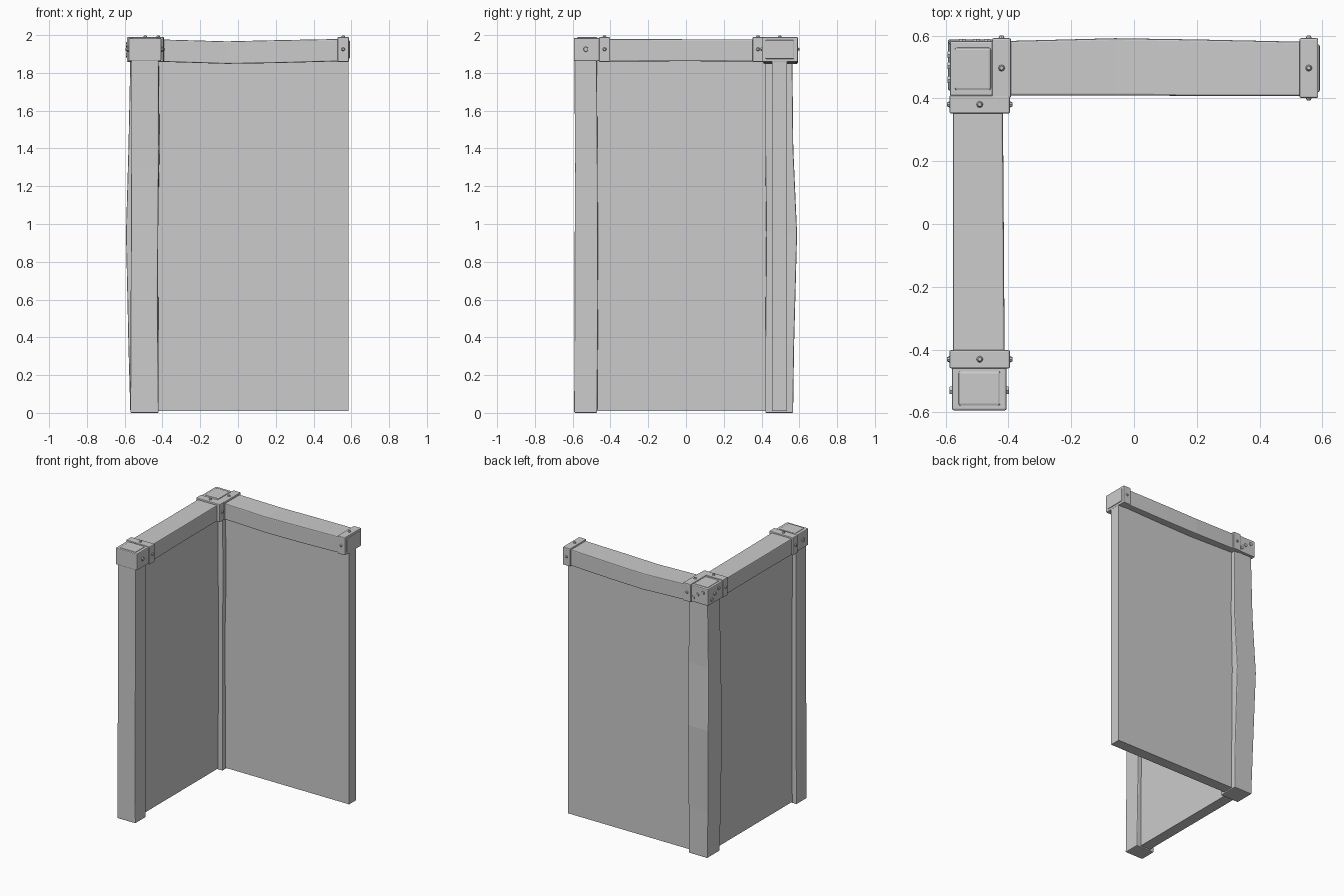
import bpy, bmesh
from mathutils import Vector

cube = bpy.data.objects.get("Cube")
if cube:
    bpy.data.objects.remove(cube, do_unlink=True)

grey = bpy.data.materials.new("plain grey")
grey.use_nodes = True
grey.diffuse_color = (0.6, 0.6, 0.6, 1)
grey.node_tree.nodes["Principled BSDF"].inputs["Base Color"].default_value = (0.6, 0.6, 0.6, 1)


def finish(name, bm, bevel=0, segments=2):
    bmesh.ops.recalc_face_normals(bm, faces=bm.faces[:])
    mesh = bpy.data.meshes.new(name)
    bm.to_mesh(mesh)
    bm.free()
    mesh.materials.append(grey)
    ob = bpy.data.objects.new(name, mesh)
    bpy.context.collection.objects.link(ob)
    if bevel:
        mod = ob.modifiers.new("edge", "BEVEL")
        mod.width, mod.segments, mod.limit_method = bevel, segments, "ANGLE"
    return ob


def box(name, x, y, z, bevel=0.0):
    """Box from (low, high) pairs."""
    bm = bmesh.new()
    bmesh.ops.create_cube(bm, size=1)
    for v in bm.verts:
        v.co = [p[0] if c < 0 else p[1] for c, p in zip(v.co, (x, y, z))]
    return finish(name, bm, bevel)


def timber(name, axis, stations):
    """Uneven beam: each station is (distance, low a, high a, low b, high b)."""
    bm = bmesh.new()
    others = [i for i in range(3) if i != axis]
    rings = []
    for t, a0, a1, b0, b1 in stations:
        ring = []
        for a, b in ((a0, b0), (a1, b0), (a1, b1), (a0, b1)):
            co = Vector()
            co[axis], co[others[0]], co[others[1]] = t, a, b
            ring.append(bm.verts.new(co))
        rings.append(ring)
    for r, s in zip(rings, rings[1:]):
        for i in range(4):
            j = (i + 1) % 4
            bm.faces.new((r[i], r[j], s[j], s[i]))
    bm.faces.new(rings[0])
    bm.faces.new(rings[-1])
    return finish(name, bm, 0.006)


def bolt(name, at, normal, radius=0.012, sides=8, dome=True):
    """Domed rivet or flat-headed bolt facing along normal."""
    bm = bmesh.new()
    bmesh.ops.create_cone(bm, cap_ends=True, segments=sides, radius1=radius,
                          radius2=radius * (0.5 if dome else 0.85), depth=0.012)
    ob = finish(name, bm)
    ob.location = at
    ob.rotation_euler = Vector(normal).to_track_quat("Z", "Y").to_euler()
    return ob


# Wall panels
box("back_panel", (-0.5, 0.585), (0.455, 0.535), (0.01, 1.88))
box("side_panel", (-0.535, -0.455), (-0.5, 0.5), (0.01, 1.88))

# Posts, the corner one bowed outwards
timber("corner_post", 2, [(0, -0.57, -0.42, 0.42, 0.567), (0.35, -0.58, -0.42, 0.42, 0.572),
                          (0.95, -0.593, -0.425, 0.425, 0.588), (1.4, -0.58, -0.415, 0.42, 0.568),
                          (1.88, -0.57, -0.42, 0.42, 0.563)])
timber("front_post", 2, [(0, -0.57, -0.42, -0.592, -0.47), (0.6, -0.568, -0.425, -0.59, -0.465),
                         (1.3, -0.565, -0.42, -0.588, -0.468), (1.88, -0.565, -0.42, -0.59, -0.472)])

# Top beams
timber("back_beam", 0, [(-0.45, 0.41, 0.582, 1.86, 1.978), (-0.06, 0.41, 0.592, 1.848, 1.967),
                        (0.2, 0.408, 0.588, 1.852, 1.973), (0.57, 0.408, 0.58, 1.862, 1.98)])
timber("side_beam", 1, [(-0.46, -0.577, -0.412, 1.86, 1.98), (0, -0.577, -0.415, 1.862, 1.978),
                        (0.4, -0.577, -0.418, 1.86, 1.978)])

# Metal caps with raised top plates
top = 1.985
box("corner_cap", (-0.587, -0.445), (0.408, 0.583), (1.862, top), 0.006)
box("corner_cap_plate", (-0.572, -0.455), (0.425, 0.563), (1.97, top + 0.005), 0.008)
box("front_cap", (-0.58, -0.406), (-0.594, -0.45), (1.862, top), 0.006)
box("front_cap_plate", (-0.56, -0.425), (-0.58, -0.468), (1.97, top + 0.005), 0.008)

# Collars around the beams
low, high = 1.858, 1.99
collars = {
    "corner_back_collar": ((-0.452, -0.392), (0.402, 0.592)),
    "end_collar": ((0.527, 0.587), (0.402, 0.592)),
    "corner_side_collar": ((-0.588, -0.395), (0.352, 0.41)),
    "front_collar": ((-0.588, -0.395), (-0.46, -0.402)),
}
for name, (x, y) in collars.items():
    box(name, x, y, (low, high), 0.005)
    cx, cy = sum(x) / 2, sum(y) / 2
    bolt(name + "_top_rivet", (cx, cy, high + 0.003), (0, 0, 1))
    # Rivets on both sides, across the beam
    across_y = "back" in name or "end" in name
    for k in (0, 1):
        sign = 2 * k - 1
        at = (cx, y[k] + sign * 0.002, 1.925) if across_y else (x[k] + sign * 0.002, cy, 1.925)
        bolt(f"{name}_side_rivet_{k}", at, (0, sign, 0) if across_y else (sign, 0, 0))

# Plate closing the free beam end
box("end_plate", (0.57, 0.592), (0.42, 0.573), (1.874, 1.974), 0.006)

# Bolts on the outer faces of the caps
for k, (across, z) in enumerate(((0.04, 1.95), (0.085, 1.925), (0.12, 1.895))):
    bolt(f"corner_back_bolt_{k}", (-0.587 + across, 0.584, z), (0, 1, 0), 0.014, 6, False)
    bolt(f"corner_side_bolt_{k}", (-0.588, 0.42 + across, z), (-1, 0, 0), 0.014, 6, False)
for sign, x in ((-1, -0.582), (1, -0.404)):
    bolt(f"front_cap_bolt_{'right' if sign < 0 else 'left'}", (x, -0.53, 1.925),
         (sign, 0, 0), 0.015, 6, False)
